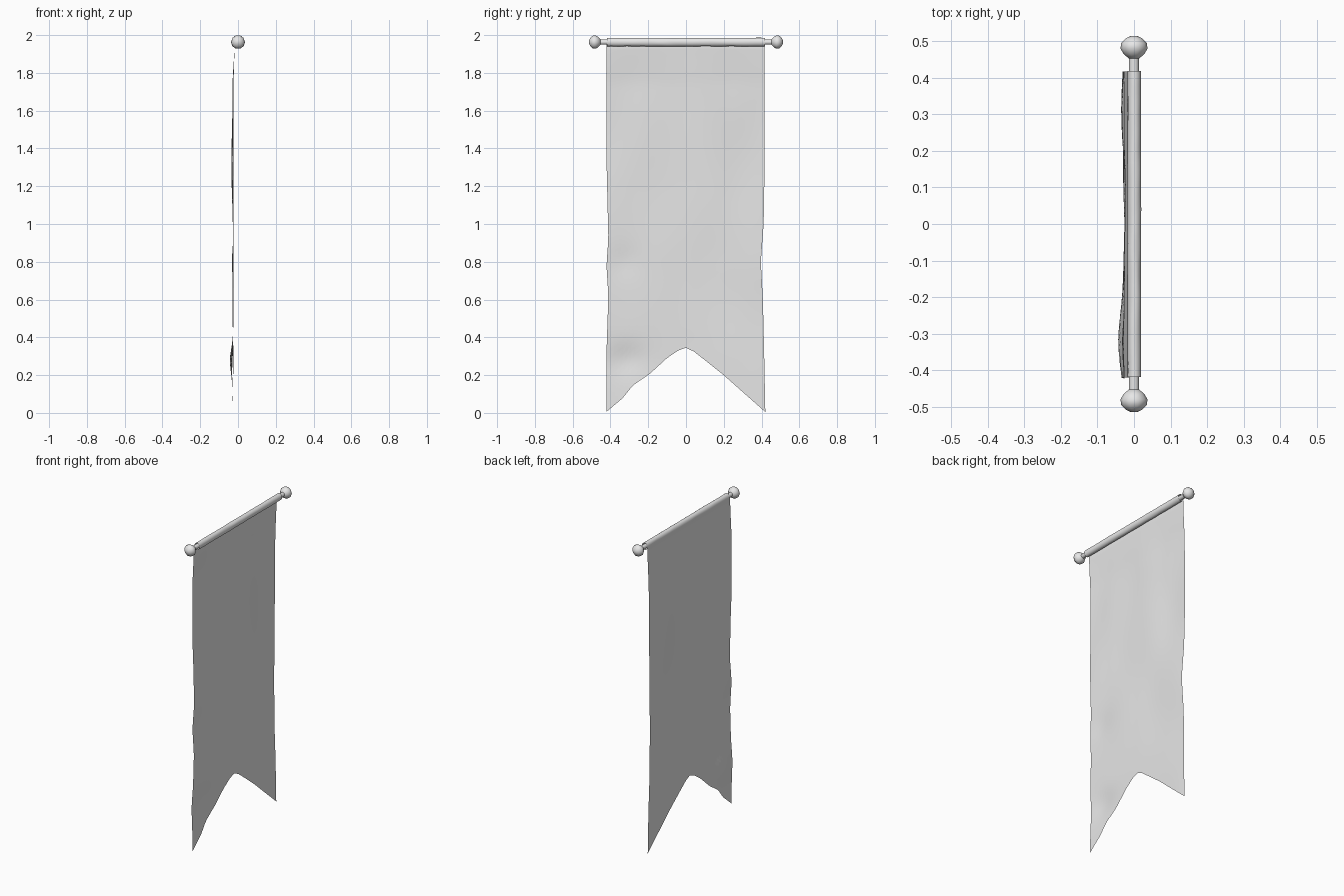
import bpy, bmesh, math
from mathutils import Vector, noise

cube = bpy.data.objects.get("Cube")
if cube:
    bpy.data.objects.remove(cube)

grey = bpy.data.materials.new("plain_grey")
grey.use_nodes = True
grey.diffuse_color = (0.8, 0.8, 0.8, 1)
grey.node_tree.nodes["Principled BSDF"].inputs["Base Color"].default_value = (0.8, 0.8, 0.8, 1)

ROD_Z = 1.963
COLS, ROWS, LOOP = 40, 56, 16


def finish(name, bm, angle):
    mesh = bpy.data.meshes.new(name)
    bm.to_mesh(mesh)
    bm.free()
    obj = bpy.data.objects.new(name, mesh)
    bpy.context.collection.objects.link(obj)
    mesh.materials.append(grey)
    bpy.ops.object.select_all(action='DESELECT')
    obj.select_set(True)
    bpy.context.view_layer.objects.active = obj
    bpy.ops.object.shade_smooth_by_angle(angle=math.radians(angle))
    return obj


def lerp(points, t):
    """Piecewise linear lookup through (position, value) pairs."""
    for (a, va), (b, vb) in zip(points, points[1:]):
        if t <= b:
            return va + (vb - va) * max(0, t - a) / (b - a)
    return points[-1][1]


def bump(y, z, cy, cz, sy, sz):
    return math.exp(-((y - cy) / sy) ** 2 - ((z - cz) / sz) ** 2)


# Cloth outline: swallowtail hem and slightly wavy sides
HEM = [(-1, 0.005), (-0.79, 0.08), (-0.67, 0.145), (-0.46, 0.205), (-0.24, 0.29),
       (-0.1, 0.33), (0, 0.345), (0.1, 0.325), (0.24, 0.28), (0.48, 0.2), (1, 0.005)]
SIDE_NEG = [(0, 0.422), (0.35, 0.42), (0.62, 0.411), (0.78, 0.421), (0.92, 0.411),
            (1.3, 0.42), (1.95, 0.42)]
SIDE_POS = [(0, 0.42), (0.35, 0.413), (0.6, 0.407), (0.8, 0.396), (1.0, 0.411),
            (1.3, 0.416), (1.95, 0.416)]


def cloth_x(y, z):
    x = -0.026 + 0.006 * noise.noise(Vector((0, y * 4, z * 2.5)))
    x -= 0.014 * bump(y, z, -0.32, 0.28, 0.1, 0.08)
    x -= 0.008 * bump(y, z, 0.33, 1.3, 0.15, 0.3)
    x -= 0.006 * bump(y, z, -0.33, 0.8, 0.08, 0.08)
    blend = min(1, max(0, (z - 1.75) / 0.2))
    return x * (1 - blend) - 0.0175 * blend


# Banner cloth: hanging sheet that continues into a sleeve around the rod
bm = bmesh.new()
grid = []
top = ROD_Z - 0.008
for i in range(COLS + 1):
    u = -1 + 2 * i / COLS
    bottom = lerp(HEM, u)
    column = []
    for j in range(ROWS + 1):
        z = bottom + (top - bottom) * j / ROWS
        y = u * lerp(SIDE_NEG if u < 0 else SIDE_POS, z)
        column.append(bm.verts.new((cloth_x(y, z), y, z)))
    for k in range(1, LOOP + 1):
        a = math.radians(200 - 340 * k / LOOP)
        r = 1 + 0.06 * noise.noise(Vector((u * 6, math.cos(a), math.sin(a))))
        column.append(bm.verts.new((0.001 + 0.0185 * r * math.cos(a), u * 0.418,
                                    ROD_Z + 0.0225 * r * math.sin(a))))
    grid.append(column)
for left, right in zip(grid, grid[1:]):
    for j in range(len(left) - 1):
        bm.faces.new((left[j], left[j + 1], right[j + 1], right[j]))
    # close the sleeve back onto the sheet
    bm.faces.new((left[-1], left[ROWS], right[ROWS], right[-1]))
finish("banner_cloth", bm, 60)


# Rod and knobs: one turned profile (y, radius) for each end, spun around the rod axis
def turned(name, profile, sides):
    bm = bmesh.new()
    rings = []
    for y, r in profile:
        rings.append([bm.verts.new((r * math.cos(t), y, ROD_Z + r * math.sin(t)))
                      for t in (2 * math.pi * s / sides for s in range(sides))])
    for a, b in zip(rings, rings[1:]):
        for s in range(sides):
            n = (s + 1) % sides
            bm.faces.new((a[s], a[n], b[n], b[s]))
    bm.faces.new(rings[0])
    bm.faces.new(rings[-1])
    bmesh.ops.recalc_face_normals(bm, faces=bm.faces)
    return finish(name, bm, 50)


turned("rod", [(-0.47, 0.014), (0.47, 0.014)], 12)
KNOB = [(0.452, 0.014), (0.464, 0.028), (0.479, 0.037), (0.494, 0.035),
        (0.507, 0.023), (0.514, 0.008)]
for side, label in ((-1, "front"), (1, "back")):
    turned(label + "_knob", [(side * y, r) for y, r in KNOB], 10)
